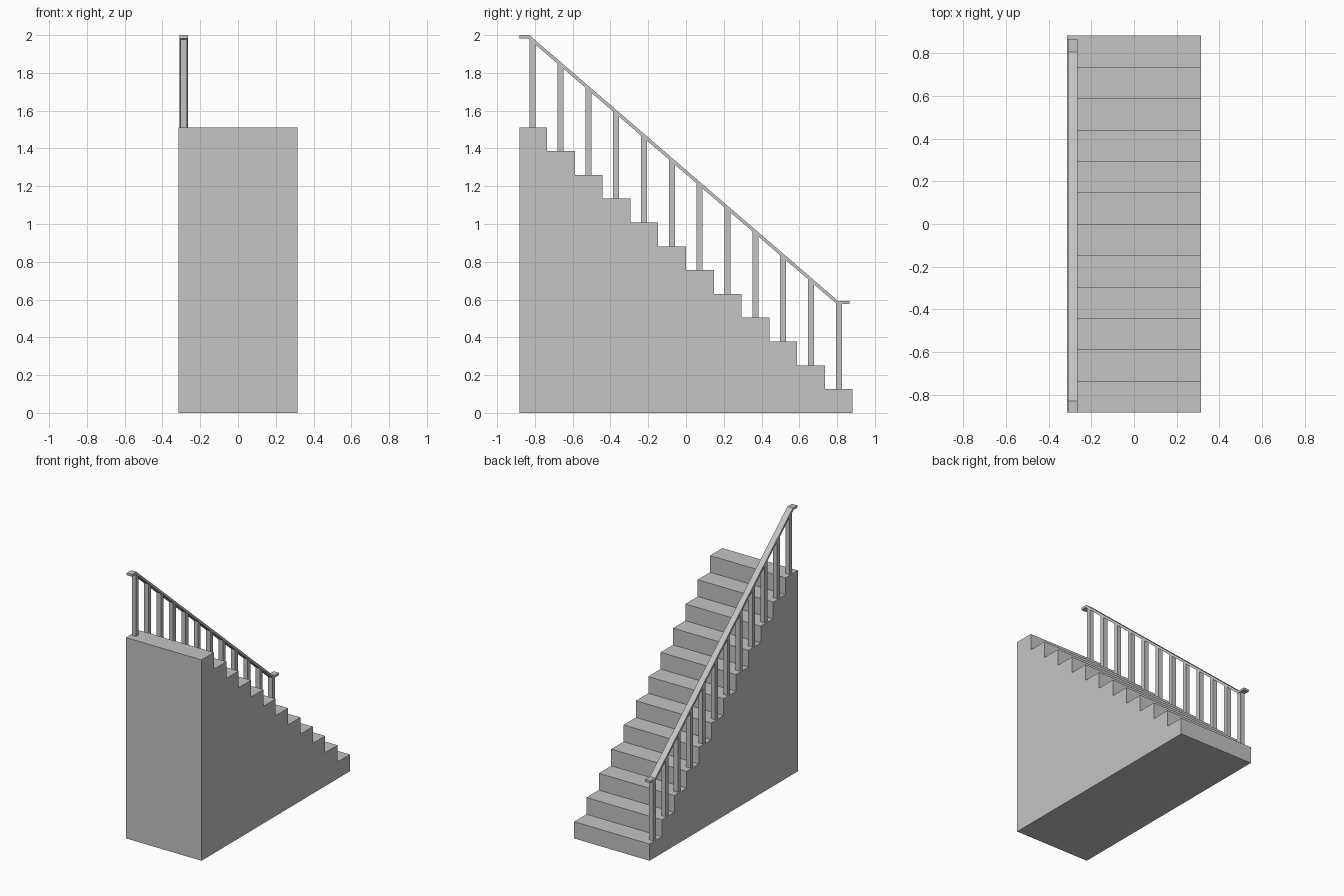
import bpy
import bmesh

cube = bpy.data.objects.get("Cube")
if cube:
    bpy.data.objects.remove(cube, do_unlink=True)

STEPS = 12
HALF_WIDTH = 0.314
HALF_LENGTH = 0.882
RISE = 1.512 / STEPS
RUN = 2 * HALF_LENGTH / STEPS
RAIL_X = -0.287

grey = bpy.data.materials.new("plain grey")
grey.use_nodes = True
colour = (0.55, 0.55, 0.55, 1)
grey.diffuse_color = colour
grey.node_tree.nodes["Principled BSDF"].inputs["Base Color"].default_value = colour


def extrude_profile(name, profile, x_min, x_max):
    """Extrude a side outline of (y, z) points across x."""
    bm = bmesh.new()
    face = bm.faces.new([bm.verts.new((x_min, y, z)) for y, z in profile])
    result = bmesh.ops.extrude_face_region(bm, geom=[face])
    moved = [v for v in result["geom"] if isinstance(v, bmesh.types.BMVert)]
    bmesh.ops.translate(bm, verts=moved, vec=(x_max - x_min, 0, 0))
    bmesh.ops.recalc_face_normals(bm, faces=bm.faces)
    mesh = bpy.data.meshes.new(name)
    bm.to_mesh(mesh)
    bm.free()
    mesh.materials.append(grey)
    obj = bpy.data.objects.new(name, mesh)
    bpy.context.collection.objects.link(obj)
    return obj


# Solid stair block, highest at the front
outline = [(HALF_LENGTH, 0), (-HALF_LENGTH, 0)]
for i in range(STEPS):
    top = RISE * (STEPS - i)
    y = -HALF_LENGTH + RUN * i
    outline += [(y, top), (y + RUN, top)]
extrude_profile("stair_block", outline, -HALF_WIDTH, HALF_WIDTH)

# Handrail: a thin sloping strip with a level lip at each end
upper = [(-HALF_LENGTH, 2.0), (-0.829, 2.0), (0.806, 0.592), (0.866, 0.592)]
lower = [(-HALF_LENGTH, 1.983), (-0.836, 1.983), (0.799, 0.576), (0.866, 0.576)]
extrude_profile("handrail", upper + lower[::-1], RAIL_X - 0.0225, RAIL_X + 0.0225)


def rail_underside(y):
    (y0, z0), (y1, z1) = lower[1:3]
    t = min(max((y - y0) / (y1 - y0), 0), 1)
    return z0 + t * (z1 - z0) + 0.004


# One square baluster per step, cut to the slope of the rail
for i in range(STEPS):
    centre = -0.812 + 0.1474 * i
    back, front = centre + 0.016, centre - 0.016
    foot = RISE * (STEPS - i) - 0.005
    extrude_profile(
        f"baluster_{i + 1}",
        [(front, foot), (back, foot), (back, rail_underside(back)), (front, rail_underside(front))],
        RAIL_X - 0.0175, RAIL_X + 0.0175)
